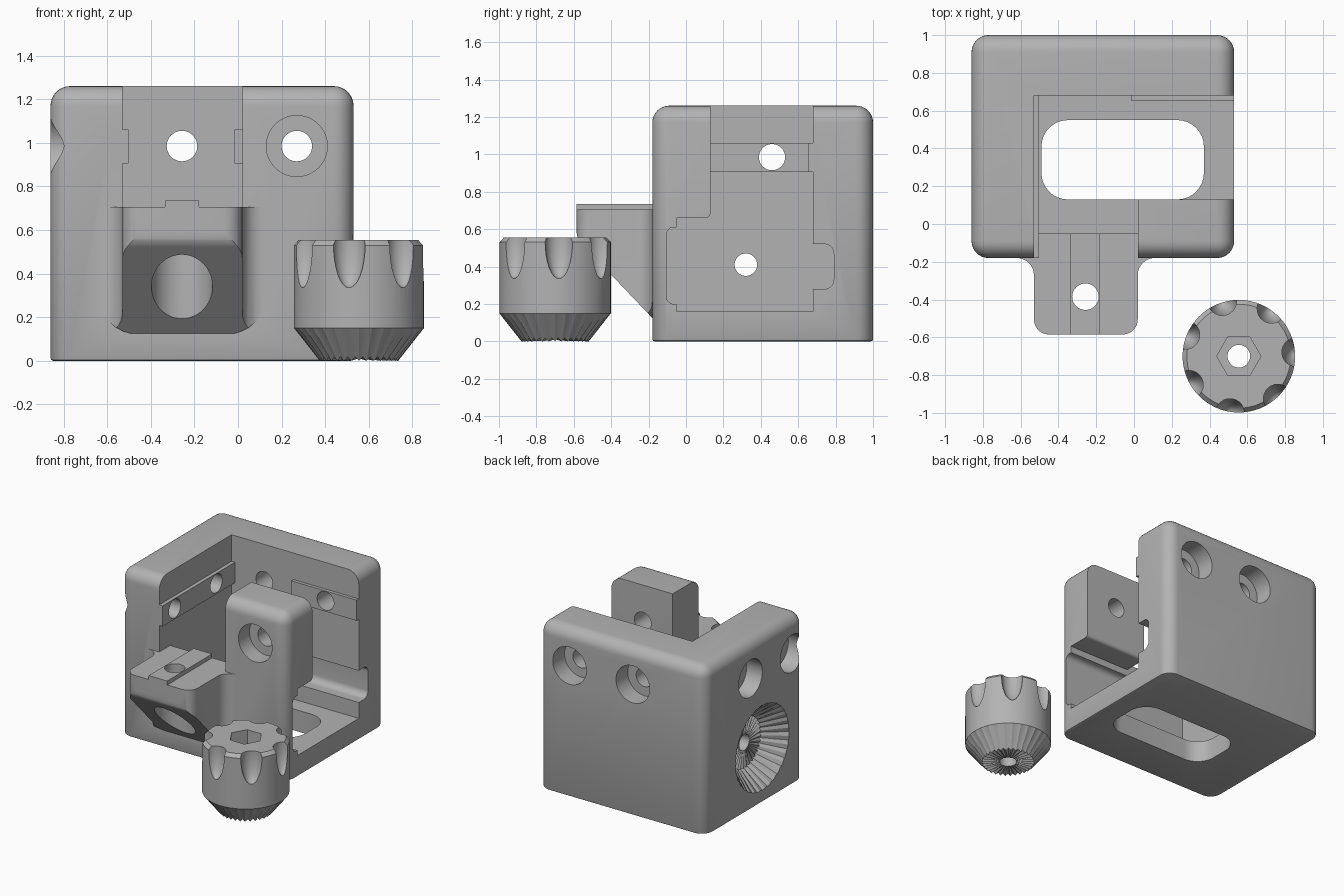
import bpy, bmesh
from math import cos, sin, pi, tan, radians
from mathutils import Vector, Matrix

if "Cube" in bpy.data.objects:
    bpy.data.objects.remove(bpy.data.objects["Cube"])

grey = bpy.data.materials.new("plain grey")
grey.use_nodes = True
grey.diffuse_color = (0.45, 0.45, 0.45, 1)
grey.node_tree.nodes["Principled BSDF"].inputs["Base Color"].default_value = (0.45, 0.45, 0.45, 1)


def finish(bm, name):
    bmesh.ops.recalc_face_normals(bm, faces=bm.faces)
    mesh = bpy.data.meshes.new(name)
    bm.to_mesh(mesh)
    bm.free()
    mesh.materials.append(grey)
    ob = bpy.data.objects.new(name, mesh)
    bpy.context.collection.objects.link(ob)
    return ob


def rounded(points, steps=8):
    """Polygon corners (u, v, radius) turned into an outline with arcs."""
    out = []
    for i, (u, v, r) in enumerate(points):
        p = Vector((u, v))
        if r == 0:
            out.append(p)
            continue
        a = (Vector(points[i - 1][:2]) - p).normalized()
        b = (Vector(points[(i + 1) % len(points)][:2]) - p).normalized()
        half = a.angle(b) / 2
        centre = p + (a + b).normalized() * (r / sin(half))
        start = p + a * (r / tan(half)) - centre
        end = p + b * (r / tan(half)) - centre
        turn = start.angle(end)
        for k in range(steps + 1):
            t = k / steps
            out.append(centre + (start * sin((1 - t) * turn) + end * sin(t * turn)) / sin(turn))
    return out


def prism(name, points, axis, lo, hi):
    """Extrude an outline along x (y, z), y (x, z) or z (x, y)."""
    place = {"x": lambda u, v, w: (w, u, v),
             "y": lambda u, v, w: (u, w, v),
             "z": lambda u, v, w: (u, v, w)}[axis]
    outline = rounded(points)
    bm = bmesh.new()
    rings = [[bm.verts.new(place(p.x, p.y, w)) for p in outline] for w in (lo, hi)]
    n = len(outline)
    for ring in rings:
        bm.faces.new(ring)
    for i in range(n):
        j = (i + 1) % n
        bm.faces.new((rings[0][i], rings[0][j], rings[1][j], rings[1][i]))
    return finish(bm, name)


def rect(u0, u1, v0, v1, r=0):
    return [(u0, v0, r), (u1, v0, r), (u1, v1, r), (u0, v1, r)]


def box(name, x, y, z):
    return prism(name, rect(*x, *y), "z", *z)


def rod(name, u, v, r, axis, lo, hi, sides=48):
    ring = [(u + r * cos(2 * pi * k / sides), v + r * sin(2 * pi * k / sides), 0) for k in range(sides)]
    return prism(name, ring, axis, lo, hi)


def lathe(name, profile, matrix, sides=64):
    """Turn (radius, height, tooth) about z; tooth lifts every other point."""
    bm = bmesh.new()
    rings = [[bm.verts.new((r * cos(2 * pi * k / sides), r * sin(2 * pi * k / sides),
                            z + tooth * (k % 2))) for k in range(sides)]
             for r, z, tooth in profile]
    for a, b in zip(rings, rings[1:]):
        for k in range(sides):
            j = (k + 1) % sides
            bm.faces.new((a[k], a[j], b[j], b[k]))
    bm.faces.new(rings[0])
    bm.faces.new(rings[-1])
    bm.transform(matrix)
    return finish(bm, name)


def combine(target, operation, *others):
    for other in others:
        mod = target.modifiers.new("combine", "BOOLEAN")
        mod.operation = operation
        mod.solver = "EXACT"
        mod.object = other
        bpy.context.view_layer.objects.active = target
        bpy.ops.object.modifier_apply(modifier=mod.name)
        bpy.data.objects.remove(other)


def smooth(ob):
    bpy.ops.object.select_all(action="DESELECT")
    ob.select_set(True)
    bpy.context.view_layer.objects.active = ob
    bpy.ops.object.shade_smooth_by_angle(angle=radians(28))


# Housing: block with rounded sides and top, nearly sharp underneath
housing = box("housing", (-0.86, 0.53), (-0.18, 1.0), (0, 1.26))
bm = bmesh.new()
bm.from_mesh(housing.data)
soft = [e for e in bm.edges if max(v.co.z for v in e.verts) > 0.1]
bmesh.ops.bevel(bm, geom=soft, offset=0.09, segments=8, profile=0.5, affect="EDGES")
base = [e for e in bm.edges if max(v.co.z for v in e.verts) < 0.001]
bmesh.ops.bevel(bm, geom=base, offset=0.012, segments=2, profile=0.5, affect="EDGES")
bm.to_mesh(housing.data)
bm.free()

# Cavity, front opening and the hanging front pillar
lower = [(-0.05, 0.16, 0), (0.68, 0.16, 0), (0.68, 1.5, 0), (0.13, 1.5, 0),
         (0.13, 0.66, 0.025), (-0.05, 0.66, 0)]
combine(housing, "DIFFERENCE",
        prism("cavity", lower, "x", -0.53, 0.8),
        box("upper_cavity", (-0.53, 0.02), (-0.05, 0.3), (0.5, 1.5)),
        box("front_opening", (-0.53, 0.02), (-0.5, 0.1), (0.705, 1.5)),
        prism("floor_slot", rect(-0.49, 0.37, 0.13, 0.55, 0.14), "z", -0.2, 0.3),
        prism("back_groove", rect(0.5, 0.79, 0.28, 0.52, 0.05), "x", -0.53, 0.8),
        prism("front_groove", rect(-0.105, 0.1, 0.2, 0.61, 0.04), "x", -0.53, 0.8))

# Bracket: plan outline trimmed by its side and front outlines
plan = [(-0.64, -0.15, 0), (-0.64, -0.18, 0), (-0.53, -0.18, 0.09), (-0.53, -0.585, 0.08),
        (0.02, -0.585, 0.08), (0.02, -0.18, 0.09), (0.13, -0.18, 0), (0.13, -0.15, 0)]
bracket = prism("bracket", plan, "z", 0, 0.705)
side = [(-0.7, 0.9, 0), (-0.585, 0.9, 0), (-0.585, 0.55, 0.1), (-0.18, 0.125, 0),
        (-0.1, 0.125, 0), (-0.1, 0.9, 0)]
combine(bracket, "INTERSECT",
        prism("side_outline", side[1:], "x", -1, 1),
        prism("front_outline", [(-0.65, 0.12, 0.2), (0.14, 0.12, 0.2), (0.14, 0.9, 0), (-0.65, 0.9, 0)],
              "y", -1, 0))

# Bracket rib and the wall rails
combine(housing, "UNION", bracket,
        box("bracket_rib", (-0.335, -0.18), (-0.585, -0.05), (0.66, 0.735)),
        box("left_rail", (-0.58, -0.502), (-0.18, 0.7), (0.905, 1.06)),
        box("back_rail", (-0.015, 0.53), (0.655, 0.72), (0.905, 1.06)))

# Screw holes with counterbores
holes = [rod("pillar_bore", 0.27, 0.985, 0.14, "y", -0.4, -0.05),
         rod("bracket_bore", -0.257, -0.385, 0.14, "z", -0.1, 0.53),
         rod("bracket_hole", -0.257, -0.385, 0.07, "z", 0.4, 0.9),
         rod("wall_hole", 0.32, 0.41, 0.06, "x", -1, -0.4)]
for x in (-0.257, 0.27):
    holes += [rod("back_hole", x, 0.985, 0.07, "y", -0.4, 1.2),
              rod("back_bore", x, 0.985, 0.14, "y", 0.86, 1.2)]
for y in (-0.035, 0.46):
    holes += [rod("left_hole", y, 0.985, 0.07, "x", -1, -0.4),
              rod("left_bore", y, 0.985, 0.14, "x", -1, -0.73)]

# Toothed conical seat in the left wall
seat = [(0.36, -0.05, 0), (0.19, 0.16, -0.018), (0.05, 0.15, 0)]
holes.append(lathe("seat", seat, Matrix.Translation((-0.86, 0.32, 0.41)) @ Matrix.Rotation(pi / 2, 4, "Y")))
combine(housing, "DIFFERENCE", *holes)
smooth(housing)

# Knob with toothed foot, nut pocket and finger scallops
cx, cy = 0.555, -0.70
outline = [(0.05, 0.01, 0), (0.18, 0, 0.018), (0.298, 0.15, 0), (0.298, 0.53, 0), (0.275, 0.555, 0)]
knob = lathe("knob", outline, Matrix.Translation((cx, cy, 0)))
cuts = [rod("knob_hole", cx, cy, 0.06, "z", -0.2, 0.8),
        rod("nut_pocket", cx, cy, 0.117, "z", 0.4, 0.8, 6)]
for k in range(7):
    a = radians(4) + 2 * pi * k / 7
    bm = bmesh.new()
    bmesh.ops.create_uvsphere(bm, u_segments=24, v_segments=16, radius=1)
    bm.transform(Matrix.Translation((cx + 0.3 * cos(a), cy + 0.3 * sin(a), 0.535))
                 @ Matrix.Rotation(a, 4, "Z") @ Matrix.Diagonal((0.072, 0.075, 0.2, 1)))
    cuts.append(finish(bm, "scallop"))
combine(knob, "DIFFERENCE", *cuts)
smooth(knob)
